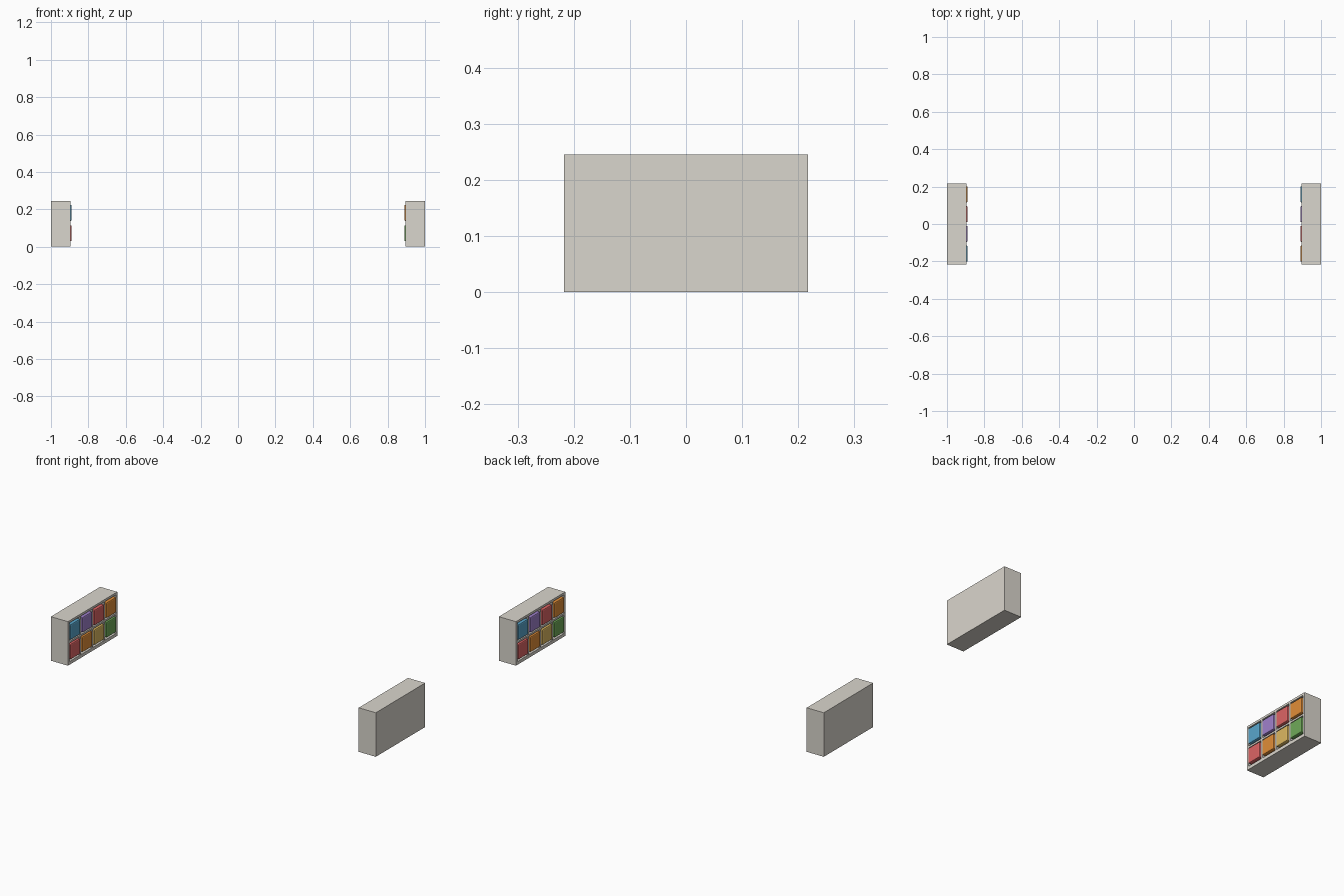
import bpy, bmesh, math
from mathutils import Matrix, Vector

if "Cube" in bpy.data.objects:
    bpy.data.objects.remove(bpy.data.objects["Cube"])

W, H, T = 0.434, 0.245, 0.012        # unit width (y), height, board thickness
BACK, FRONT, BIN_FRONT = -1.0, -0.895, -0.889
COLORS = {
    "red": (0.72, 0.13, 0.13, 1), "orange": (0.75, 0.27, 0.04, 1),
    "yellow": (0.72, 0.48, 0.12, 1), "green": (0.16, 0.4, 0.1, 1),
    "blue": (0.1, 0.38, 0.6, 1), "purple": (0.35, 0.22, 0.6, 1),
    "cream": (0.7, 0.67, 0.61, 1),
}
ROWS = [(0.072, ["red", "orange", "yellow", "green"]),
        (0.181, ["blue", "purple", "red", "orange"])]


def material(name):
    mat = bpy.data.materials.get(name) or bpy.data.materials.new(name)
    mat.diffuse_color = COLORS[name]
    mat.use_nodes = True
    mat.node_tree.nodes["Principled BSDF"].inputs["Base Color"].default_value = mat.diffuse_color
    return mat


def box(name, lo, hi, color, turn, bevel=0):
    lo, hi = Vector(lo), Vector(hi)
    bm = bmesh.new()
    bmesh.ops.create_cube(bm, size=1, matrix=Matrix.Translation((lo + hi) / 2)
                          @ Matrix.Diagonal((*(hi - lo), 1)))
    if bevel:
        bmesh.ops.bevel(bm, geom=bm.edges[:], offset=bevel, segments=2,
                        profile=0.5, affect='EDGES')
    bm.transform(Matrix.Rotation(turn, 4, 'Z'))
    mesh = bpy.data.meshes.new(name)
    bm.to_mesh(mesh)
    bm.free()
    mesh.materials.append(material(color))
    obj = bpy.data.objects.new(name, mesh)
    bpy.context.collection.objects.link(obj)


def storage_unit(side, turn):
    h = W / 2
    inner = BACK + T
    # outer boards
    box(side + "_back_panel", (BACK, -h, 0), (inner, h, H), "cream", turn)
    box(side + "_base", (inner, -h + T, 0), (FRONT, h - T, 0.018), "cream", turn)
    box(side + "_top", (inner, -h + T, H - T), (FRONT, h - T, H), "cream", turn)
    for s, y in (("a", -h), ("b", h - T)):
        box(f"{side}_side_{s}", (inner, y, 0), (FRONT, y + T, H), "cream", turn)
    # middle shelf and upright dividers
    box(side + "_shelf", (inner, -h + T, 0.12), (FRONT, h - T, 0.13), "cream", turn)
    pitch = (W - T) / 4
    for i in (-1, 0, 1):
        for z0, z1 in ((0.018, 0.12), (0.13, H - T)):
            box(side + "_divider", (inner, i * pitch - 0.005, z0),
                (FRONT, i * pitch + 0.005, z1), "cream", turn)
    # coloured bins
    for zc, names in ROWS:
        for i, color in enumerate(names):
            y = (i - 1.5) * pitch
            box(f"{side}_{color}_bin", (BACK + 0.02, y - 0.043, zc - 0.043),
                (BIN_FRONT, y + 0.043, zc + 0.043), color, turn, 0.006)


storage_unit("left", 0)
storage_unit("right", math.pi)
